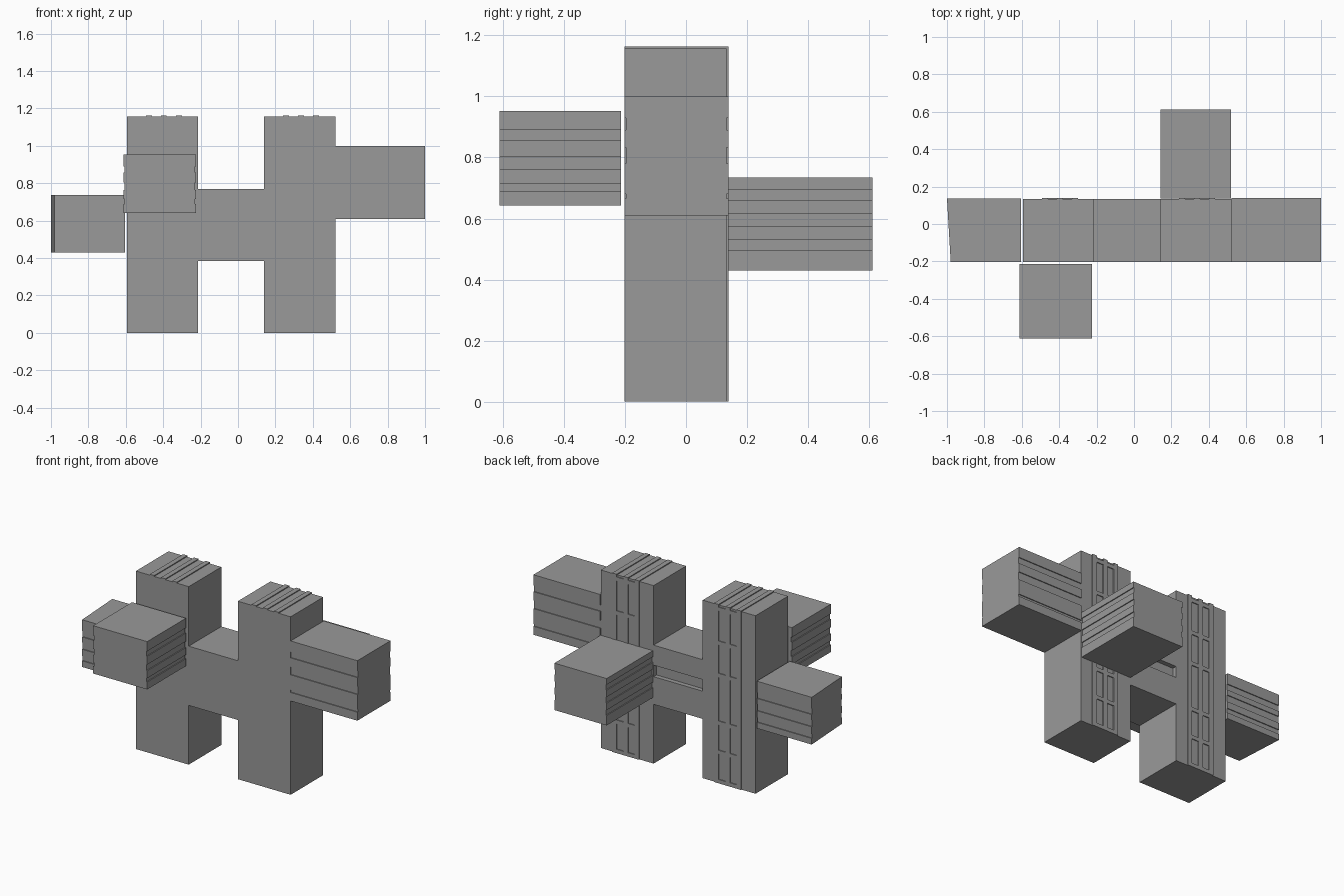
import bpy
import bmesh
from mathutils import Vector

cube = bpy.data.objects.get("Cube")
if cube:
    bpy.data.objects.remove(cube, do_unlink=True)

grey = bpy.data.materials.new("mid_grey")
grey.use_nodes = True
GREY = (0.32, 0.32, 0.32, 1)
grey.diffuse_color = GREY
grey.node_tree.nodes["Principled BSDF"].inputs["Base Color"].default_value = GREY

FRONT, BACK = -0.202, 0.133
RELIEF = 0.006


def add_box(bm, x, y, z):
    """Axis-aligned box between the given (low, high) limits."""
    verts = bmesh.ops.create_cube(bm, size=1)["verts"]
    for v in verts:
        v.co = Vector([lo + (hi - lo) * (c + 0.5)
                       for c, (lo, hi) in zip(v.co, (x, y, z))])
    return verts


def finish(bm, name):
    mesh = bpy.data.meshes.new(name)
    bm.to_mesh(mesh)
    bm.free()
    mesh.materials.append(grey)
    obj = bpy.data.objects.new(name, mesh)
    bpy.context.collection.objects.link(obj)
    return obj


def make_boxes(name, boxes):
    bm = bmesh.new()
    for b in boxes:
        add_box(bm, *b)
    return finish(bm, name)


# Two upright columns, with ribs over the top and down the back
for side, x0 in (("right", -0.593), ("left", 0.14)):
    make_boxes(side + "_column", [((x0, x0 + 0.38), (FRONT, BACK), (0, 1.157))])
    ribs = [(x0 + s, x0 + s + 0.032) for s in (0.1, 0.18, 0.262)]
    boxes = [(r, (FRONT, BACK + RELIEF), (1.15, 1.157 + RELIEF)) for r in ribs]
    boxes += [(r, (BACK - 0.01, BACK + RELIEF), (0, 1.157)) for r in ribs]
    # Cross rails between the ribs form the panel frames
    for z in (0.0, 0.19, 0.38, 0.69, 0.9, 1.12):
        boxes.append(((ribs[0][0], ribs[2][1]),
                      (BACK - 0.01, BACK + RELIEF), (z, z + 0.025)))
    make_boxes(side + "_column_ribs", boxes)

# Crossbar with a long slot in its back
bar = (-0.213, 0.14)
make_boxes("crossbar", [
    (bar, (FRONT, BACK - 0.03), (0.385, 0.77)),
    (bar, (BACK - 0.03, BACK), (0.64, 0.77)),
    (bar, (BACK - 0.03, BACK), (0.385, 0.565)),
])


def block(name, x, y, z, axis, bands, slant=0):
    """Projecting block with raised bands on the two faces across the axis."""
    bm = bmesh.new()
    limits = [x, y, z]
    lo, hi = limits[axis]
    core = list(limits)
    core[axis] = (lo + RELIEF, hi - RELIEF)
    groups = [add_box(bm, *core)]
    edges = [z[0]] + [e for b in bands for e in b] + [z[1]]
    for a, b in zip(edges[::2], edges[1::2]):
        for face in ((lo, lo + RELIEF), (hi - RELIEF, hi)):
            strip = list(limits)
            strip[axis], strip[2] = face, (a, b)
            groups.append(add_box(bm, *strip))
    # Shear the free end towards the front
    if slant:
        for v in bm.verts:
            if v.co.x < x[0] + 0.01:
                v.co.x += slant * (y[1] - v.co.y) / (y[1] - y[0])
    return finish(bm, name)


# Side arms, banded on front and back
block("left_arm", (0.52, 1.0), (FRONT, 0.139), (0.61, 1.0), 1,
      [(0.665, 0.68), (0.78, 0.832), (0.89, 0.93)])
block("right_arm", (-1.0, -0.605), (FRONT, 0.137), (0.43, 0.737), 1,
      [(0.47, 0.5), (0.545, 0.59), (0.625, 0.665)], 0.02)

# Front and back blocks, banded on their sides
block("front_block", (-0.613, -0.225), (-0.612, -0.213), (0.642, 0.953), 0,
      [(0.69, 0.715), (0.763, 0.803), (0.857, 0.89)])
block("back_block", (0.142, 0.518), (0.137, 0.612), (0.43, 0.735), 0,
      [(0.495, 0.53), (0.575, 0.615), (0.66, 0.695)])
